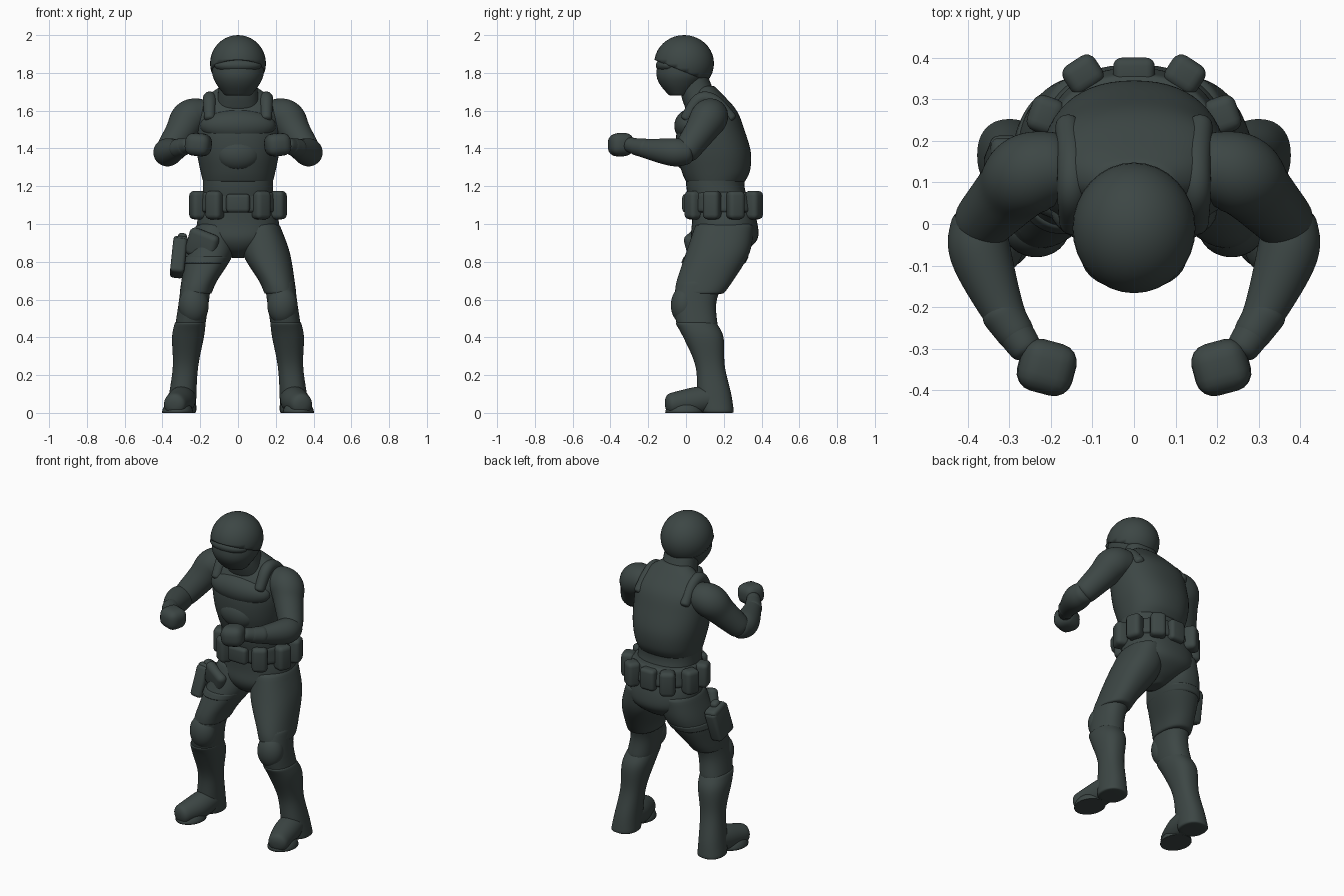
import bpy, bmesh, math
from mathutils import Vector, Matrix, Euler

if "Cube" in bpy.data.objects:
    bpy.data.objects.remove(bpy.data.objects["Cube"])

uniform_color = (.046, .062, .059, 1)
uniform_material = bpy.data.materials.new("dark_slate_green")
uniform_material.use_nodes = True
uniform_material.diffuse_color = uniform_color
shader = uniform_material.node_tree.nodes["Principled BSDF"]
shader.inputs["Base Color"].default_value = uniform_color
shader.inputs["Roughness"].default_value = .8


def finish(name, bm, mirror=False, subdivide=False, bevel=0, thickness=0):
    """Turn a bmesh into a smooth shaded object that stays above the floor."""
    for vert in bm.verts:
        vert.co.z = max(vert.co.z, 0)
    bmesh.ops.recalc_face_normals(bm, faces=bm.faces)
    mesh = bpy.data.meshes.new(name)
    bm.to_mesh(mesh)
    bm.free()
    mesh.shade_smooth()
    mesh.materials.append(uniform_material)
    part = bpy.data.objects.new(name, mesh)
    bpy.context.collection.objects.link(part)
    if thickness:
        part.modifiers.new("Thickness", "SOLIDIFY").thickness = thickness
    if bevel:
        rounding = part.modifiers.new("Rounding", "BEVEL")
        rounding.width = bevel
        rounding.segments = 4
    if mirror:
        part.modifiers.new("Mirror", "MIRROR").use_mirror_merge = False
    if subdivide:
        part.modifiers.new("Subdivision", "SUBSURF").levels = 1
        part.modifiers["Subdivision"].render_levels = 1
    return part


def spline(rows, steps=4):
    """Pass a smooth curve through rows of numbers and sample it."""
    rows = [Vector(row) for row in rows]
    samples = []
    for i in range(len(rows) - 1):
        start, end = rows[i], rows[i + 1]
        slope_in = (end - rows[i - 1]) / 2 if i else end - start
        slope_out = (rows[i + 2] - start) / 2 if i + 2 < len(rows) else end - start
        for step in range(steps):
            t = step / steps
            blend = t * t * (3 - 2 * t)
            samples.append(start.lerp(end, blend) + slope_in * t * (1 - t) ** 2
                           - slope_out * t * t * (1 - t))
    return samples + [rows[-1]]


def unit_ring(power=2, count=28):
    """Points of a rounded unit outline; a higher power is boxier."""
    points = []
    for i in range(count):
        angle = math.tau * i / count
        points.append([math.copysign(abs(c) ** (2 / power), c)
                       for c in (math.cos(angle), math.sin(angle))])
    return points


def skin(rings):
    """Bridge neighbouring rings and close both ends."""
    bm = bmesh.new()
    loops = [[bm.verts.new(point) for point in ring] for ring in rings]
    for lower, upper in zip(loops, loops[1:]):
        for i in range(len(lower)):
            bm.faces.new((lower[i - 1], lower[i], upper[i], upper[i - 1]))
    bm.faces.new(loops[0])
    bm.faces.new(loops[-1])
    return bm


def section(height, inner, outer, front, back):
    return height, inner, outer, front, back


def band(height, half, front, back):
    return section(height, -half, half, front, back)


def loft(name, *sections, power=2.3, mirror=False):
    """Stack level outlines, with a narrow lip closing each end."""
    rings = []
    for height, inner, outer, front, back in spline(sections):
        middle = Vector(((inner + outer) / 2, (front + back) / 2, height))
        rings.append([middle + Vector((u * (outer - inner), v * (back - front), 0)) / 2
                      for u, v in unit_ring(power)])

    def lip(ring):
        middle = sum(ring, Vector()) / len(ring)
        return [point.lerp(middle, .15) for point in ring]

    rings = [lip(rings[0])] + rings + [lip(rings[-1])]
    return finish(name, skin(rings), mirror, subdivide=True)


def joint(x, y, z, radius):
    return x, y, z, radius


def limb(name, *joints):
    """Mirrored round tube through the joints, with domed ends."""
    samples = spline(joints)
    centres = [sample.to_3d() for sample in samples]
    radii = [sample[3] for sample in samples]
    rings = []

    def add_ring(centre, tangent, radius):
        side = tangent.cross(Vector((0, 0, 1))).normalized()
        top = side.cross(tangent)
        rings.append([centre + (side * u + top * v) * radius for u, v in unit_ring()])

    first = (centres[1] - centres[0]).normalized()
    last = (centres[-1] - centres[-2]).normalized()
    dome = [math.radians(angle) for angle in (30, 55, 75)]
    for a in reversed(dome):
        add_ring(centres[0] - first * radii[0] * math.sin(a) / 2, first, radii[0] * math.cos(a))
    for i, centre in enumerate(centres):
        ahead = centres[min(i + 1, len(centres) - 1)]
        add_ring(centre, (ahead - centres[max(i - 1, 0)]).normalized(), radii[i])
    for a in dome:
        add_ring(centres[-1] + last * radii[-1] * math.sin(a) / 2, last, radii[-1] * math.cos(a))
    return finish(name, skin(rings), mirror=True, subdivide=True)


def box(name, location, size, turn=(0, 0, 0), bevel=.02, mirror=False):
    bm = bmesh.new()
    bmesh.ops.create_cube(bm, size=1)
    rotation = Euler([math.radians(angle) for angle in turn])
    bm.transform(Matrix.LocRotScale(Vector(location), rotation, Vector(size)))
    return finish(name, bm, mirror, bevel=bevel)


def ball_mesh(location, radii):
    bm = bmesh.new()
    bmesh.ops.create_uvsphere(bm, u_segments=32, v_segments=20, radius=1)
    bm.transform(Matrix.LocRotScale(Vector(location), None, Vector(radii)))
    return bm


def ball(name, location, radii, mirror=False):
    return finish(name, ball_mesh(location, radii), mirror)


# Head, with a helmet shell cut along a rising brim
loft("masked_head", band(height=1.68, half=.07, front=-.09, back=.02),
     band(height=1.74, half=.115, front=-.14, back=.08),
     band(height=1.8, half=.138, front=-.158, back=.125),
     band(height=1.9, half=.13, front=-.14, back=.12), power=2.1)
ball("goggles", location=(0, -.085, 1.84), radii=(.125, .075, .045))
shell = ball_mesh(location=(0, -.01, 1.85), radii=(.148, .158, .15))
bmesh.ops.bisect_plane(shell, geom=shell.verts[:] + shell.edges[:] + shell.faces[:],
                       plane_co=(0, .13, 1.75), plane_no=(0, .4, 1), clear_inner=True)
finish("helmet", shell, thickness=.015)
loft("neck", band(height=1.6, half=.12, front=0, back=.2),
     band(height=1.7, half=.105, front=-.03, back=.15),
     band(height=1.8, half=.1, front=-.02, back=.11))

# Torso, vest and shoulder straps
loft("waist", band(height=1.1, half=.19, front=.02, back=.34),
     band(height=1.2, half=.187, front=0, back=.31),
     band(height=1.3, half=.19, front=0, back=.32))
loft("vest", band(height=1.22, half=.185, front=0, back=.31),
     band(height=1.28, half=.2, front=-.025, back=.34),
     band(height=1.38, half=.22, front=-.05, back=.345),
     band(height=1.5, half=.23, front=-.05, back=.31),
     band(height=1.6, half=.22, front=-.01, back=.27),
     band(height=1.68, half=.16, front=.04, back=.2),
     band(height=1.73, half=.09, front=.06, back=.15))
ball("chest_plate", location=(0, .03, 1.52), radii=(.2, .092, .09))
ball("belly_plate", location=(0, .01, 1.37), radii=(.12, .075, .09))
limb("vest_straps", joint(x=.15, y=0, z=1.56, radius=.03),
     joint(x=.15, y=.07, z=1.66, radius=.035), joint(x=.15, y=.15, z=1.65, radius=.035),
     joint(x=.16, y=.24, z=1.56, radius=.03))

# Arms and fists
limb("upper_arms", joint(x=.18, y=.14, z=1.58, radius=.085),
     joint(x=.255, y=.12, z=1.56, radius=.1),
     joint(x=.3, y=.075, z=1.49, radius=.085), joint(x=.37, y=0, z=1.385, radius=.07))
limb("forearms", joint(x=.375, y=.01, z=1.38, radius=.065),
     joint(x=.37, y=-.07, z=1.38, radius=.075),
     joint(x=.31, y=-.22, z=1.4, radius=.05), joint(x=.26, y=-.3, z=1.42, radius=.04))
limb("glove_cuffs", joint(x=.32, y=-.21, z=1.4, radius=.052),
     joint(x=.28, y=-.27, z=1.41, radius=.045))
box("fists", location=(.21, -.345, 1.42), size=(.135, .128, .12),
    turn=(0, -5, 15), bevel=.045, mirror=True)

# Hips, trousers and boots
loft("hips", band(height=1.1, half=.19, front=.03, back=.35),
     band(height=1, half=.22, front=.03, back=.38),
     band(height=.92, half=.2, front=.025, back=.38),
     band(height=.86, half=.11, front=.06, back=.32),
     band(height=.82, half=.03, front=.13, back=.24))
loft("thighs", section(height=1, inner=.02, outer=.22, front=.05, back=.36),
     section(height=.85, inner=.02, outer=.275, front=0, back=.34),
     section(height=.7, inner=.11, outer=.3, front=-.05, back=.25),
     section(height=.63, inner=.14, outer=.31, front=-.06, back=.2), mirror=True)
loft("knees", section(height=.7, inner=.14, outer=.3, front=-.04, back=.2),
     section(height=.58, inner=.155, outer=.315, front=-.07, back=.16),
     section(height=.45, inner=.175, outer=.335, front=-.045, back=.17), mirror=True)
ball("knee_pads", location=(.235, -.01, .57), radii=(.08, .07, .1), mirror=True)
loft("boot_shafts", section(height=.48, inner=.17, outer=.335, front=-.06, back=.16),
     section(height=.4, inner=.18, outer=.35, front=-.015, back=.2),
     section(height=.25, inner=.21, outer=.345, front=.05, back=.205),
     section(height=.1, inner=.22, outer=.365, front=.06, back=.24),
     section(height=0, inner=.22, outer=.38, front=.08, back=.255), mirror=True)
limb("boot_feet", joint(x=.29, y=.15, z=.08, radius=.07),
     joint(x=.305, y=.04, z=.06, radius=.075), joint(x=.335, y=-.08, z=.045, radius=.06))
ball("toe_soles", location=(.32, -.01, 0), radii=(.082, .1, .07), mirror=True)

# Belt with pouches spaced around it
loft("belt", band(height=1.06, half=.215, front=.01, back=.38),
     band(height=1.17, half=.205, front=.01, back=.36))
box("buckle", location=(0, .005, 1.11), size=(.125, .05, .1))
box("rear_pouch", location=(0, .365, 1.1), size=(.1, .07, .13))
for number, angle in enumerate(range(33, 150, 38), start=1):
    x = .225 * math.sin(math.radians(angle))
    y = .2 - .19 * math.cos(math.radians(angle))
    box(f"pouches_{number}", (x, y, 1.1), (.09, .08, .15), (0, 0, angle),
        bevel=.025, mirror=True)

# Thigh holster on the right leg
box("holster", location=(-.315, .12, .82), size=(.075, .15, .19), turn=(-15, 6, 0))
box("holster_flap", location=(-.305, .14, .89), size=(.08, .13, .07), turn=(-15, 6, 0))
box("pistol_grip", location=(-.295, .13, .925), size=(.05, .06, .05), turn=(-15, 6, 0))
box("holster_hanger", location=(-.19, .05, .89), size=(.17, .06, .15), turn=(8, 20, -22),
    bevel=.028)
loft("thigh_strap", section(height=.83, inner=-.285, outer=-.03, front=-.012, back=.335),
     section(height=.79, inner=-.295, outer=-.05, front=-.028, back=.315))
